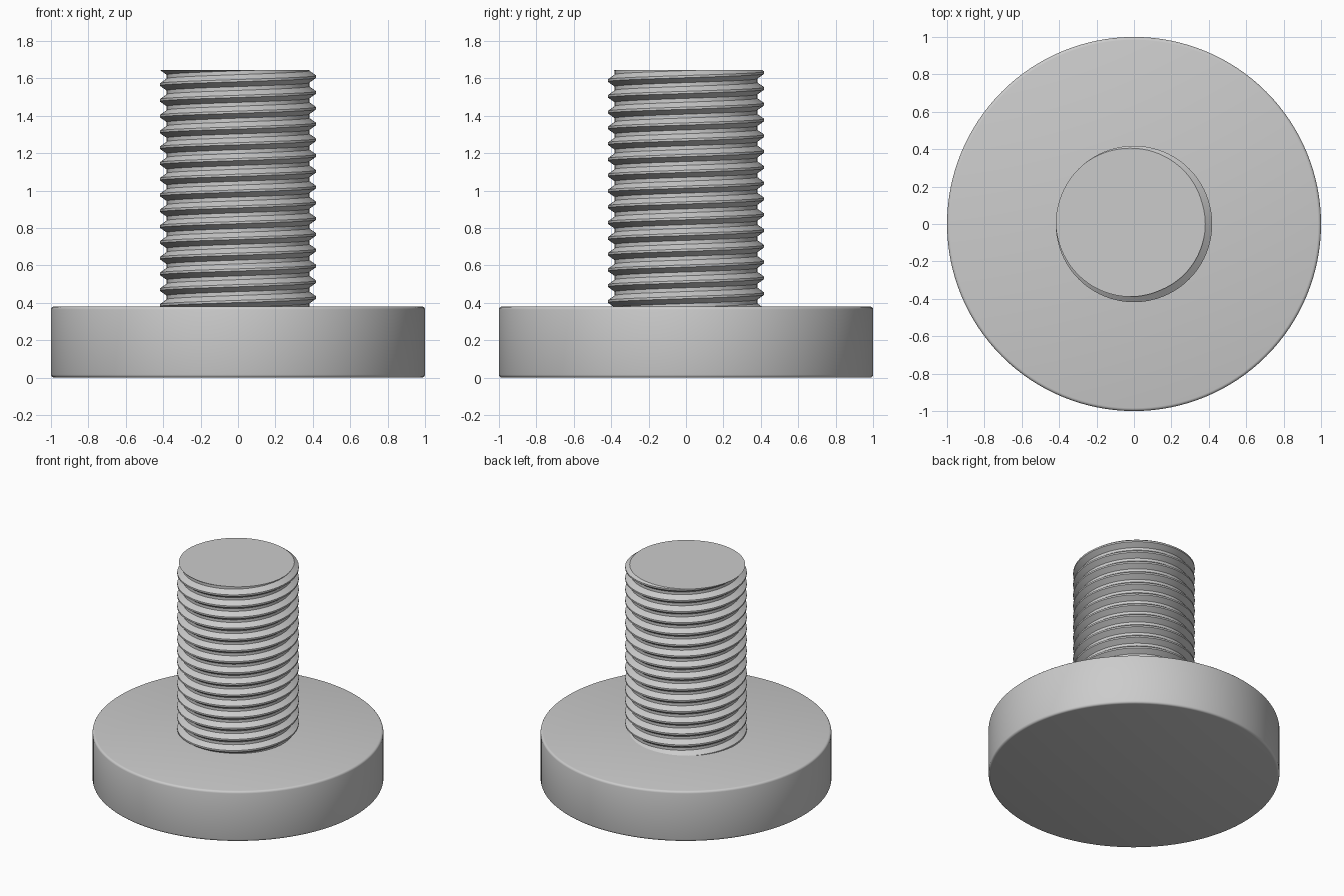
import bpy
import bmesh
from math import cos, sin, tau, radians

if "Cube" in bpy.data.objects:
    bpy.data.objects.remove(bpy.data.objects["Cube"])

HEAD_TOP, TOP = 0.38, 1.645
PITCH = (TOP - HEAD_TOP) / 15
CREST, ROOT = 0.418, 0.381
CREST_HALF, ROOT_HALF = 0.07, 0.12   # half widths of the flats, in turns
PEAK_ANGLE = radians(155)            # where a crest meets the top face
SEGMENTS = 96

steel = bpy.data.materials.new("grey steel")
steel.use_nodes = True
grey = (0.6, 0.6, 0.6, 1)
steel.diffuse_color = grey
steel.node_tree.nodes["Principled BSDF"].inputs["Base Color"].default_value = grey


def finish(bm, name, angle):
    bmesh.ops.recalc_face_normals(bm, faces=bm.faces)
    mesh = bpy.data.meshes.new(name)
    bm.to_mesh(mesh)
    bm.free()
    mesh.materials.append(steel)
    obj = bpy.data.objects.new(name, mesh)
    bpy.context.collection.objects.link(obj)
    bpy.ops.object.select_all(action="DESELECT")
    obj.select_set(True)
    bpy.context.view_layer.objects.active = obj
    bpy.ops.object.shade_smooth_by_angle(angle=radians(angle))
    return obj


def thread_radius(z, angle):
    turn = (z - TOP) / PITCH - (angle - PEAK_ANGLE) / tau
    off = abs(turn - round(turn))    # distance from the nearest crest
    slope = (off - CREST_HALF) / (0.5 - ROOT_HALF - CREST_HALF)
    return CREST + (ROOT - CREST) * min(max(slope, 0), 1)


# Round head with softly rounded rims
bm = bmesh.new()
bmesh.ops.create_cone(bm, cap_ends=True, segments=128, radius1=1, radius2=1, depth=HEAD_TOP)
bmesh.ops.translate(bm, verts=bm.verts, vec=(0, 0, HEAD_TOP / 2))
rims = [e for e in bm.edges if abs(e.verts[0].co.z - e.verts[1].co.z) < 0.01]
bmesh.ops.bevel(bm, geom=rims, offset=0.016, segments=3, profile=0.5, affect="EDGES")
finish(bm, "head", 40)

# Right-handed helical thread, cut level at both ends
bm = bmesh.new()
base = HEAD_TOP - 0.02
marks = (-CREST_HALF, CREST_HALF, 0.5 - ROOT_HALF, 0.5 + ROOT_HALF)
columns = []
for i in range(SEGMENTS + 1):
    angle = tau * i / SEGMENTS
    column = []
    for turn in range(-18, 3):
        for mark in marks:
            z = TOP + PITCH * (turn + mark + (angle - PEAK_ANGLE) / tau)
            z = min(max(z, base), TOP)
            r = thread_radius(z, angle)
            column.append(bm.verts.new((r * cos(angle), r * sin(angle), z)))
    columns.append(column)
for a, b in zip(columns, columns[1:]):
    for j in range(len(a) - 1):
        bm.faces.new((a[j], b[j], b[j + 1], a[j + 1]))
bmesh.ops.remove_doubles(bm, verts=bm.verts, dist=0.0001)
bmesh.ops.holes_fill(bm, edges=[e for e in bm.edges if e.is_boundary], sides=0)
finish(bm, "threaded_shank", 25)
